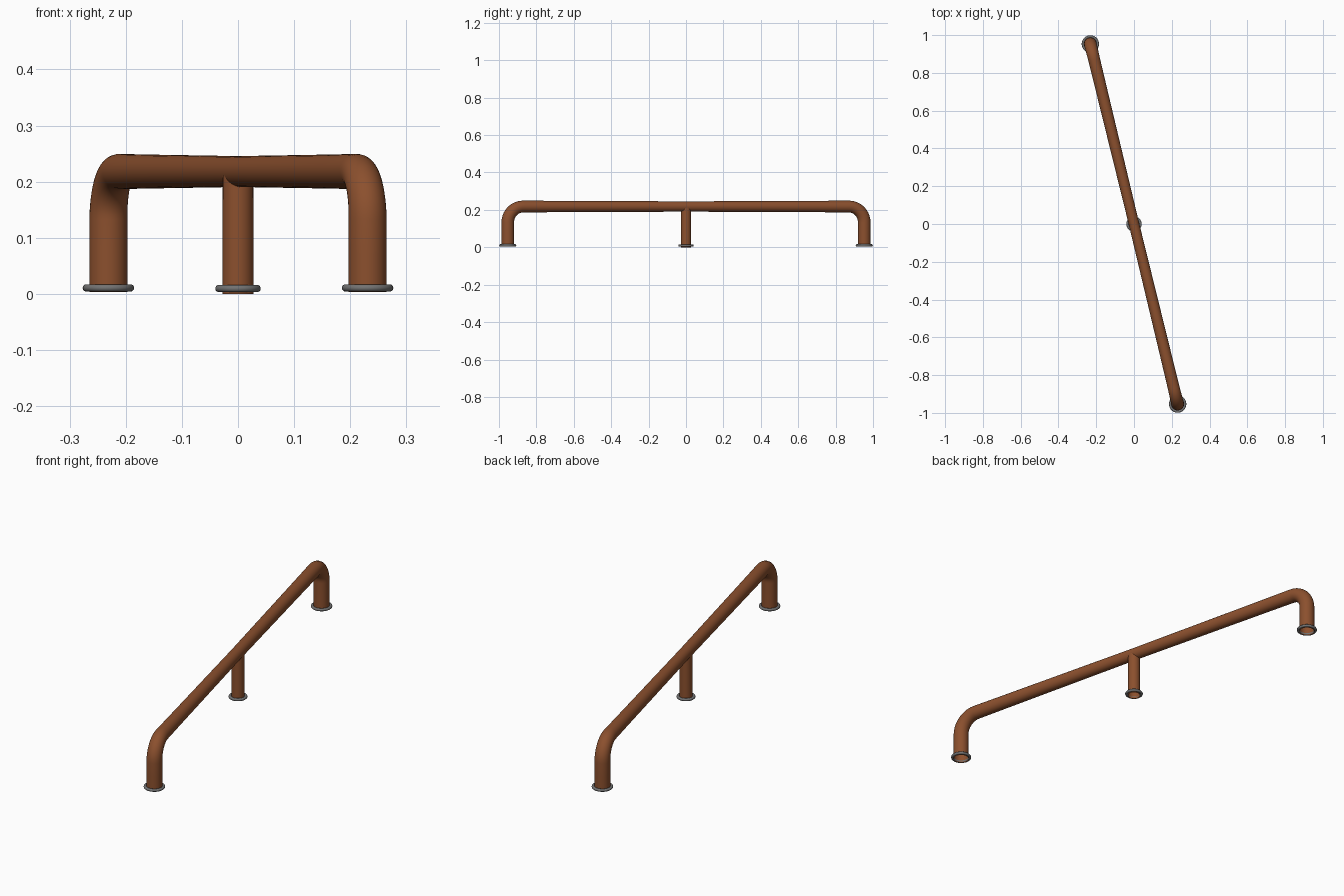
import bpy, bmesh, math
from mathutils import Vector

if "Cube" in bpy.data.objects:
    bpy.data.objects.remove(bpy.data.objects["Cube"])

def material(name, rgb):
    m = bpy.data.materials.new(name)
    m.diffuse_color = (*rgb, 1)
    m.use_nodes = True
    m.node_tree.nodes["Principled BSDF"].inputs["Base Color"].default_value = m.diffuse_color
    return m

RUST = material("rust brown", (0.26, 0.08, 0.027))
GREY = material("dull grey metal", (0.17, 0.17, 0.17))

END = Vector((-0.231, 0.953, 0))      # far foot; the near one is its opposite
HALF = END.length
ALONG = END.normalized()              # horizontal direction of the rail
SIDE = Vector((0, 0, 1)).cross(ALONG)
SEG = 32

def sweep(name, path):
    """Open tube through (distance along rail, z, radius) points."""
    pts = [ALONG * d + Vector((0, 0, z)) for d, z, r in path]
    bm = bmesh.new()
    rings = []
    for i, p in enumerate(pts):
        t = (pts[min(i + 1, len(pts) - 1)] - pts[max(i - 1, 0)]).normalized()
        n = SIDE.cross(t)
        r = path[i][2]
        rings.append([bm.verts.new(p + r * (math.cos(a) * SIDE + math.sin(a) * n))
                      for a in (2 * math.pi * k / SEG for k in range(SEG))])
    for a, b in zip(rings, rings[1:]):
        for k in range(SEG):
            j = (k + 1) % SEG
            bm.faces.new((a[k], a[j], b[j], b[k]))
    bmesh.ops.recalc_face_normals(bm, faces=bm.faces)
    finish(name, bm, RUST)

def finish(name, bm, mat):
    me = bpy.data.meshes.new(name)
    bm.to_mesh(me)
    bm.free()
    me.materials.append(mat)
    me.polygons.foreach_set("use_smooth", [True] * len(me.polygons))
    bpy.context.collection.objects.link(bpy.data.objects.new(name, me))

def foot_ring(name, loc, outer, minor=0.0065):
    bpy.ops.mesh.primitive_torus_add(location=loc, major_radius=outer - minor,
                                     minor_radius=minor, major_segments=40, minor_segments=12)
    ob = bpy.context.object
    ob.name = name
    ob.data.materials.append(GREY)
    bpy.ops.object.shade_smooth()

# Bent rail: leg, elbow, half of the slightly waisted bar, then mirrored
BEND, TOP = 0.085, 0.218
half = [(HALF, 0.003, 0.034), (HALF, 0.07, 0.034)]
for i in range(11):
    a = math.pi / 2 * i / 10
    half.append((HALF - BEND + BEND * math.cos(a), TOP - BEND + BEND * math.sin(a),
                 0.034 - 0.0025 * i / 10))
half += [(HALF * f, TOP, 0.0275 + 0.004 * f) for f in (0.75, 0.5, 0.25)]
sweep("bent_rail", half + [(0, TOP, 0.0275)] + [(-d, z, r) for d, z, r in reversed(half)])

# Middle post
sweep("middle_post", [(0, 0.0, 0.0278), (0, 0.1, 0.0275), (0, 0.212, 0.0272)])

# Foot rings
foot_ring("far_foot_ring", END + Vector((0, 0, 0.0105)), 0.046)
foot_ring("near_foot_ring", -END + Vector((0, 0, 0.0105)), 0.046)
foot_ring("middle_foot_ring", (0, 0, 0.0095), 0.0405)
